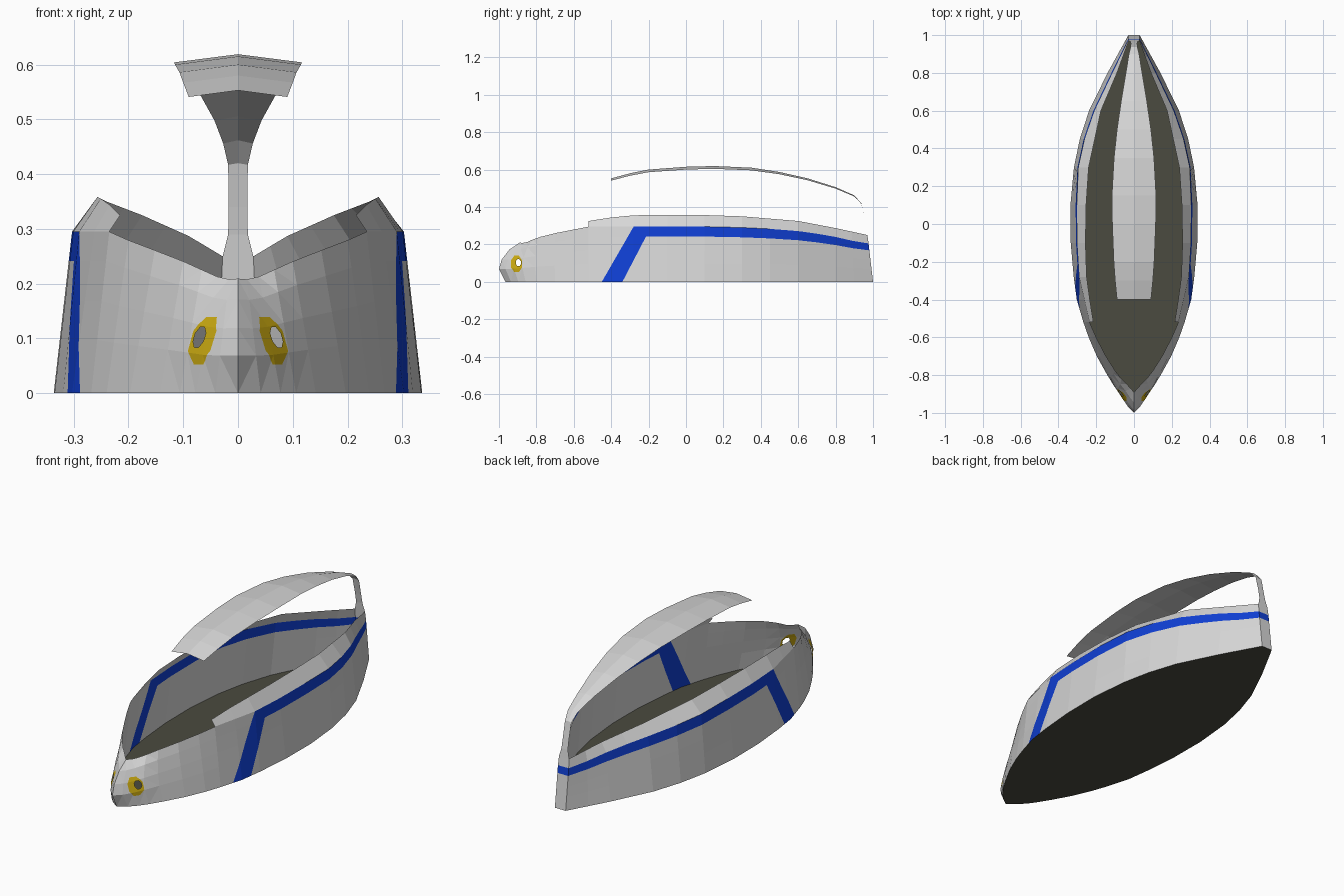
import bpy, bmesh, math
from mathutils import Vector

if "Cube" in bpy.data.objects:
    bpy.data.objects.remove(bpy.data.objects["Cube"])


def material(name, col):
    m = bpy.data.materials.new(name)
    m.diffuse_color = (*col, 1)
    m.use_nodes = True
    m.node_tree.nodes["Principled BSDF"].inputs["Base Color"].default_value = m.diffuse_color
    return m


WHITE = material("light grey", (0.68, 0.68, 0.68))
BLUE = material("blue", (0.005, 0.05, 0.66))
YELLOW = material("yellow", (0.62, 0.42, 0.006))
OLIVE = material("dark olive", (0.07, 0.07, 0.05))


def lerp(table, y):
    """Piecewise linear lookup in a list of (y, value)."""
    if y <= table[0][0]:
        return table[0][1]
    for (a, p), (b, q) in zip(table, table[1:]):
        if y <= b:
            return p + (q - p) * (y - a) / (b - a)
    return table[-1][1]


def finish(bm, name, mats):
    me = bpy.data.meshes.new(name)
    bm.to_mesh(me)
    bm.free()
    for m in mats:
        me.materials.append(m)
    ob = bpy.data.objects.new(name, me)
    bpy.context.collection.objects.link(ob)
    return ob


# hull curves along the length: half widths and heights
BOTTOM = [(-.97, 0), (-.93, .055), (-.87, .1), (-.8, .142), (-.7, .197), (-.6, .24), (-.52, .268),
          (-.4, .303), (-.2, .33), (0, .34), (.2, .333), (.4, .303), (.6, .238), (.8, .14), (1, .03)]
BELT = [(-.97, 0), (-.9, .038), (-.86, .066), (-.8, .1), (-.7, .152), (-.6, .2), (-.52, .235),
        (-.28, .29), (0, .307), (.3, .295), (.45, .262), (.6, .21), (.8, .115), (1, .03)]
BELT_Z = [(-.9, .21), (-.86, .207), (-.8, .235), (-.7, .26), (-.52, .295), (.2, .295),
          (.55, .278), (.75, .25), (.97, .205)]
RIM = [(-.52, .215), (-.3, .25), (0, .26), (.3, .24), (.6, .175), (.8, .09), (.97, .028)]
RIM_Z = [(-.52, .325), (-.48, .335), (-.3, .355), (0, .36), (.3, .35), (.6, .325), (.8, .287), (.97, .25)]
ROWS = [0, .33, .57, .82, 1]
STEM = [0.005, -.03, -.015, .025, .08]     # bow curve, one shift per row
STATIONS = [-.97, -.94, -.9, -.86, -.8, -.7, -.6, -.52, -.4, -.28, -.1, .1, .3, .45, .6, .7, .8, .9, 1]


def section(s):
    """Half section of the hull wall: five rows up to the belt, then the rim."""
    fade = max(0, (-.6 - s) / .37) ** 2
    rake = max(0, (s - .8) / .2) * .03
    top = lerp(BELT_Z, s + STEM[-1] * fade)
    pts = []
    for v, sh in zip(ROWS, STEM):
        x = lerp(BOTTOM, s) * (1 - v) + lerp(BELT, s) * v
        pts.append(Vector((x, s + sh * fade - rake * v * .8, top * v)))
    if s >= -.521:
        y = s - rake
        pts.append(Vector((lerp(RIM, y), y, lerp(RIM_Z, y))))
    return pts


# hull wall
sections = [section(s) for s in STATIONS]
sections.append([Vector((0, p.y, p.z)) for p in sections[-1]])   # flat transom
bm = bmesh.new()
for side in (1, -1):
    grid = [[bm.verts.new((p.x * side, p.y, p.z)) for p in sec] for sec in sections]
    for a, b in zip(grid, grid[1:]):
        for i in range(min(len(a), len(b)) - 1):
            quad = (a[i], b[i], b[i + 1], a[i + 1])
            f = bm.faces.new(quad if side > 0 else quad[::-1])
            f.material_index = 1 if i == 3 else 0    # belt row, trimmed below
            f.smooth = False
bmesh.ops.remove_doubles(bm, verts=bm.verts, dist=.0005)


def cut(test, co, no):
    faces = [f for f in bm.faces if test(f.calc_center_median())]
    geom = set(faces)
    for f in faces:
        geom.update(f.edges)
        geom.update(f.verts)
    bmesh.ops.bisect_plane(bm, geom=list(geom), dist=1e-5, plane_co=co, plane_no=no)


# diagonal stripe edges
DIAG = [((-.45, 0), (-.28, .295)), ((-.34, 0), (-.215, .24))]
for (y0, z0), (y1, z1) in DIAG:
    cut(lambda c: -.6 < c.y < 0 and c.z < .31, (0, y0, z0), (0, z1 - z0, y0 - y1))


def behind(c, line):
    (y0, z0), (y1, z1) = line
    return c.y > y0 + (y1 - y0) * (c.z - z0) / (z1 - z0)


# lamps: octagon cuts through both cheeks
def octagon(cy, cz, ry, rz):
    return [(cy + ry * math.cos(a), cz + rz * math.sin(a))
            for a in [math.pi / 8 + i * math.pi / 4 for i in range(8)]]


def inside(c, poly):
    return all((b[0] - a[0]) * (c.z - a[1]) - (b[1] - a[1]) * (c.y - a[0]) > 0
               for a, b in zip(poly, poly[1:] + poly[:1]))


bow = [f for f in bm.faces if f.calc_center_median().y < -.8]
bmesh.ops.triangulate(bm, faces=bow)
LAMP = octagon(-.906, .096, .033, .047)
HOLE = octagon(-.896, .102, .015, .02)
for poly in (LAMP, HOLE):
    for a, b in zip(poly, poly[1:] + poly[:1]):
        cut(lambda c: c.y < -.83 and .02 < c.z < .18, (0, *a), (0, b[1] - a[1], a[0] - b[0]))

holes = []
for f in bm.faces:
    c = f.calc_center_median()
    if inside(c, HOLE):
        holes.append(f)
    elif inside(c, LAMP):
        f.material_index = 2
    elif f.material_index == 1 and not behind(c, DIAG[0]):
        f.material_index = 0
    elif behind(c, DIAG[0]) and not behind(c, DIAG[1]) and c.z < lerp(BELT_Z, c.y):
        f.material_index = 1
bmesh.ops.delete(bm, geom=holes, context='FACES')
finish(bm, "hull_wall", [WHITE, BLUE, YELLOW])

# floor
bm = bmesh.new()
outline = [s[0] for s in sections[:-1]]
left = [bm.verts.new((-p.x, p.y, 0)) for p in outline]
right = [bm.verts.new((p.x, p.y, 0)) for p in outline]
for i in range(len(outline) - 1):
    bm.faces.new((left[i], right[i], right[i + 1], left[i + 1]))
bmesh.ops.remove_doubles(bm, verts=bm.verts, dist=.0005)
finish(bm, "floor", [OLIVE])

# canopy sheet and its rear post: (y, ridge z, half width, edge drop)
CANOPY = [(-.4, .553, .09, .012), (-.3, .58, .1, .013), (-.2, .6, .107, .014), (0, .615, .115, .015),
          (.15, .619, .117, .015), (.35, .61, .106, .014), (.5, .587, .09, .012), (.65, .553, .068, .01),
          (.8, .506, .043, .008), (.9, .462, .027, .006), (.937, .42, .018, .003), (.955, .34, .017, 0),
          (.965, .29, .018, 0), (.97, .25, .028, 0)]
bm = bmesh.new()
rows = [[bm.verts.new((-w, y, z - d)), bm.verts.new((0, y, z)), bm.verts.new((w, y, z - d))]
        for y, z, w, d in CANOPY]
for a, b in zip(rows, rows[1:]):
    for i in (0, 1):
        bm.faces.new((a[i], a[i + 1], b[i + 1], b[i]))
finish(bm, "canopy", [WHITE])
